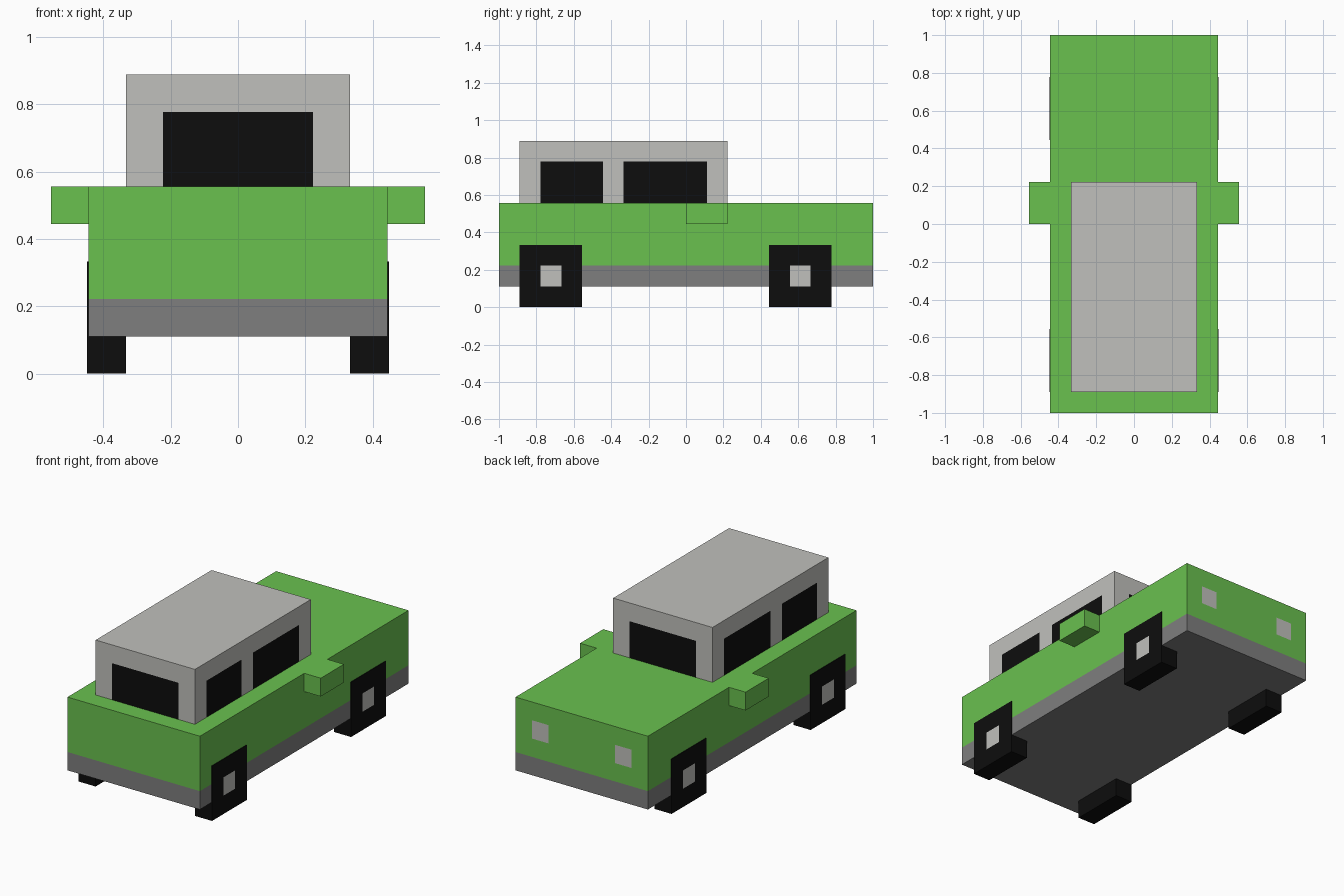
import bpy
import bmesh
from mathutils import Matrix, Vector

if "Cube" in bpy.data.objects:
    bpy.data.objects.remove(bpy.data.objects["Cube"], do_unlink=True)

U = 1 / 9  # the whole model sits on this block grid


def material(name, rgb):
    m = bpy.data.materials.new(name)
    m.use_nodes = True
    m.diffuse_color = (*rgb, 1)
    bsdf = next(n for n in m.node_tree.nodes if n.type == "BSDF_PRINCIPLED")
    bsdf.inputs["Base Color"].default_value = (*rgb, 1)
    bsdf.inputs["Roughness"].default_value = 0.8
    return m


green = material("green paint", (0.144, 0.533, 0.078))
trim = material("grey trim", (0.209, 0.209, 0.209))
pale = material("pale grey", (0.527, 0.527, 0.503))
black = material("black", (0.004, 0.004, 0.004))


def box(name, lo, hi, mats, cuts=((), (), ()), rule=None):
    """Box in grid units, cut along x, y, z and coloured by rule(centre, normal)."""
    lo, hi = Vector(lo), Vector(hi)
    bm = bmesh.new()
    bmesh.ops.create_cube(bm, size=1, matrix=Matrix.Translation((lo + hi) / 2)
                          @ Matrix.Diagonal((*(hi - lo), 1)))
    for axis, values in enumerate(cuts):
        for v in values:
            normal = Vector((0, 0, 0))
            normal[axis] = 1
            bmesh.ops.bisect_plane(bm, geom=bm.verts[:] + bm.edges[:] + bm.faces[:],
                                   plane_co=normal * v, plane_no=normal)
    bm.normal_update()
    if rule:
        for f in bm.faces:
            f.material_index = rule(f.calc_center_median(), f.normal)
    bmesh.ops.scale(bm, vec=(U, U, U), verts=bm.verts)
    mesh = bpy.data.meshes.new(name)
    bm.to_mesh(mesh)
    bm.free()
    for m in mats:
        mesh.materials.append(m)
    ob = bpy.data.objects.new(name, mesh)
    bpy.context.scene.collection.objects.link(ob)
    return ob


# Body: grey sill and underside, two square lamps on the +y end
def body_rule(c, n):
    if c.z < 2:
        return 1
    if n.y > 0.5 and 2 < abs(c.x) < 3 and 3 < c.z < 4:
        return 2
    return 0


box("body", (-4, -9, 1), (4, 9, 5), (green, trim, pale),
    ((-3, -2, 2, 3), (), (2, 3, 4)), body_rule)


# Cabin: one window on each end, two on each side
def cabin_rule(c, n):
    if abs(n.z) > 0.5 or c.z > 7:
        return 0
    if abs(n.y) > 0.5:
        return int(abs(c.x) < 2)
    return int(-7 < c.y < -4 or -3 < c.y < 1)


box("cabin", (-3, -8, 5), (3, 2, 8), (pale, black),
    ((-2, 2), (-7, -4, -3, 1), (7,)), cabin_rule)

# Mirrors and wheels, the wheels standing just proud of the body sides
OUT = 4.03
for side, s in (("left", 1), ("right", -1)):
    x0, x1 = sorted((4 * s, 5 * s))
    box(side + "_mirror", (x0, 0, 4), (x1, 2, 5), (green,))
    for end, y in (("front", -6.5), ("rear", 5.5)):
        x0, x1 = sorted((3 * s, OUT * s))
        box(f"{end}_{side}_wheel", (x0, y - 1.5, 0), (x1, y + 1.5, 3), (black, pale),
            ((), (y - 0.5, y + 0.5), (1, 2)),
            lambda c, n: int(n.x * s > 0.5 and abs(c.y - y) < 0.5 and 1 < c.z < 2))
